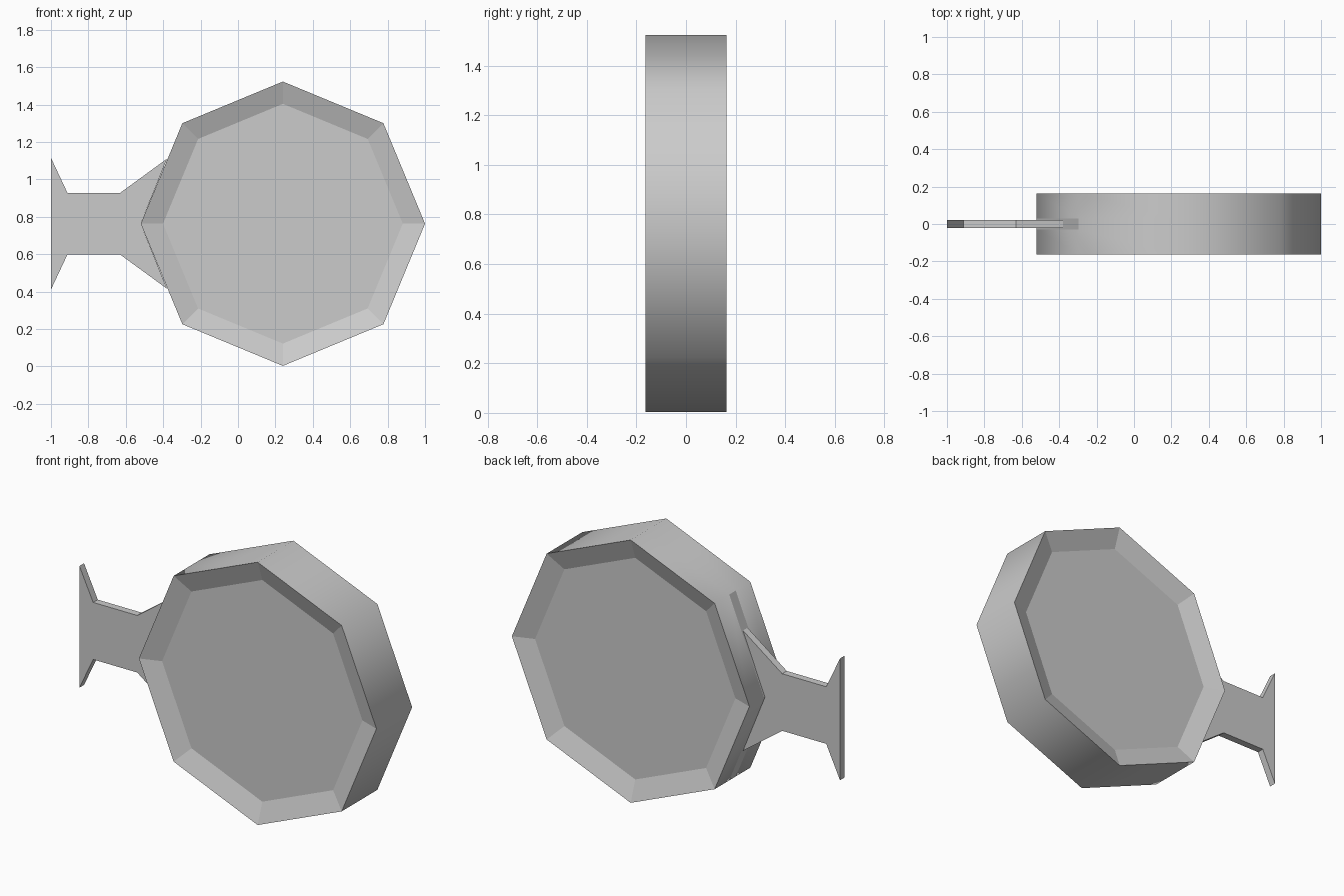
import bpy, bmesh
from math import cos, sin, pi

if "Cube" in bpy.data.objects:
    bpy.data.objects.remove(bpy.data.objects["Cube"])

CX, CZ = 0.24, 0.763       # drum centre
R, R_IN = 0.76, 0.641      # outer and recessed octagon radii
HALF, RECESS = 0.163, 0.042
STRIP, ARM = 0.03, 0.021   # half widths of flat strip and arm


def finish(bm, name):
    bmesh.ops.recalc_face_normals(bm, faces=bm.faces)
    mesh = bpy.data.meshes.new(name)
    bm.to_mesh(mesh)
    bm.free()
    obj = bpy.data.objects.new(name, mesh)
    bpy.context.collection.objects.link(obj)
    return obj


def octagon(bm, r, y):
    return [bm.verts.new((CX + r * cos(i * pi / 4), y, CZ + r * sin(i * pi / 4)))
            for i in range(8)]


# Drum: octagonal rim with shallow sloped recesses front and back
bm = bmesh.new()
rings = [octagon(bm, r, y) for r, y in (
    (R_IN, -HALF + RECESS), (R, -HALF), (R, -STRIP),
    (R, STRIP), (R, HALF), (R_IN, HALF - RECESS))]
for k in range(5):
    for i in range(8):
        j = (i + 1) % 8
        f = bm.faces.new((rings[k][i], rings[k][j], rings[k + 1][j], rings[k + 1][i]))
        # outer wall is smooth, except the flat strip where the arm joins
        f.smooth = k in (1, 3) or (k == 2 and i not in (3, 4))
bm.faces.new(rings[0])
bm.faces.new(rings[5])
finish(bm, "drum")

# Arm: thin plate flaring at both ends, mirrored about the drum's centre height
half = [(-1.0, 0.352), (-0.912, 0.165), (-0.63, 0.165), (-0.379, 0.348)]
outline = half + [(CX - R, 0)] + [(x, -z) for x, z in reversed(half)]
bm = bmesh.new()
plate = bm.faces.new([bm.verts.new((x, -ARM, CZ + z)) for x, z in outline])
ext = bmesh.ops.extrude_face_region(bm, geom=[plate])
bmesh.ops.translate(bm, vec=(0, 2 * ARM, 0),
                    verts=[v for v in ext["geom"] if isinstance(v, bmesh.types.BMVert)])
finish(bm, "mounting_arm")
